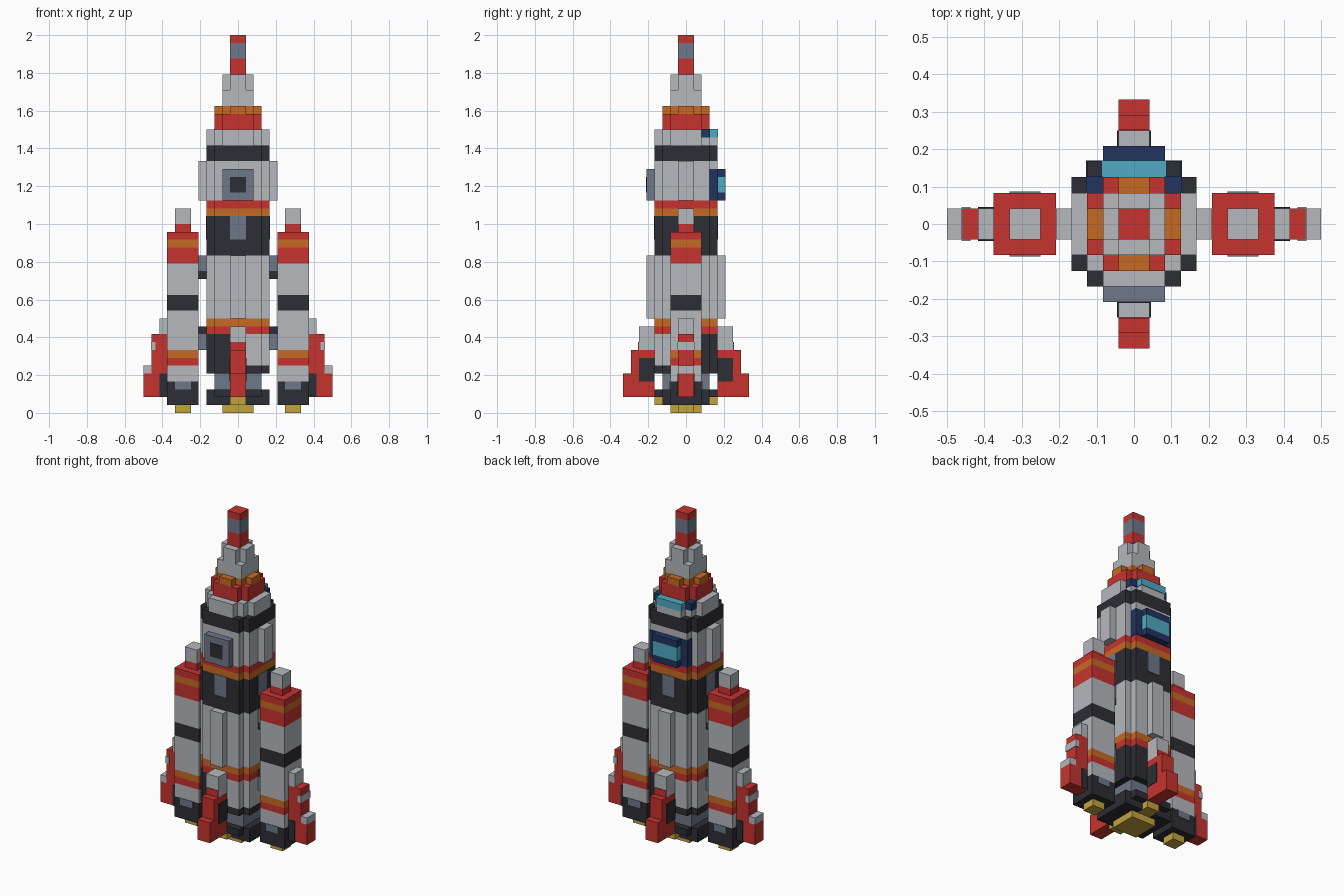
import bpy, bmesh

if "Cube" in bpy.data.objects:
    bpy.data.objects.remove(bpy.data.objects["Cube"], do_unlink=True)

U = 1 / 24  # one block
E = 0.08    # proud offset for painted plates, in blocks


def material(name, rgb):
    lin = [((c / 255 + 0.055) / 1.055) ** 2.4 for c in rgb] + [1]
    m = bpy.data.materials.new(name)
    m.use_nodes = True
    m.diffuse_color = lin
    m.node_tree.nodes["Principled BSDF"].inputs["Base Color"].default_value = lin
    return m


WHITE = material("hull white", (182, 184, 190))
RED = material("signal red", (198, 52, 47))
ORANGE = material("orange", (198, 106, 36))
DARK = material("charcoal", (45, 46, 53))
SLATE = material("slate grey", (111, 120, 137))
NAVY = material("navy", (34, 52, 96))
CYAN = material("window cyan", (80, 170, 195))
GOLD = material("nozzle gold", (194, 164, 64))


def prism(name, mat, outline, z0, z1):
    """Extrude a flat outline (in blocks) upward from z0 to z1."""
    bm = bmesh.new()
    face = bm.faces.new([bm.verts.new((x * U, y * U, z0 * U)) for x, y in outline])
    up = bmesh.ops.extrude_face_region(bm, geom=[face])["geom"]
    verts = [v for v in up if isinstance(v, bmesh.types.BMVert)]
    bmesh.ops.translate(bm, verts=verts, vec=(0, 0, (z1 - z0) * U))
    bmesh.ops.recalc_face_normals(bm, faces=bm.faces)
    mesh = bpy.data.meshes.new(name)
    bm.to_mesh(mesh)
    bm.free()
    mesh.materials.append(mat)
    ob = bpy.data.objects.new(name, mesh)
    bpy.context.collection.objects.link(ob)
    return ob


def box(name, mat, x0, x1, y0, y1, z0, z1):
    return prism(name, mat, [(x0, y0), (x1, y0), (x1, y1), (x0, y1)], z0, z1)


def ring(q):
    """Mirror a quarter outline into all four quadrants."""
    r = q[::-1]
    return (q + [(-x, y) for x, y in r] + [(-x, -y) for x, y in q]
            + [(x, -y) for x, y in r])


def square(r):
    return [(r, r)]


def stair(a, b):
    return [(a, b), (b, b), (b, a)]


ROUND = stair(4, 3)
SHOULDER = [(4, 2), (3, 2), (3, 3), (2, 3), (2, 4)]
COLLAR = stair(3, 2)
CAP = [(3, 1), (2, 1), (2, 2), (1, 2), (1, 3)]

# Central stack, bottom to top
stack = [
    ("main_nozzle", GOLD, square(2), 0, 1),
    ("engine_skirt", DARK, ROUND, 2, 3),
    ("engine_neck", SLATE, square(3), 3, 5),
    ("lower_trim", DARK, ROUND, 5, 6),
    ("lower_red_band", RED, ROUND, 10, 11),
    ("lower_orange_band", ORANGE, ROUND, 11, 12),
    ("main_tank", WHITE, ROUND, 12, 20),
    ("interstage", DARK, ROUND, 20, 25),
    ("upper_orange_band", ORANGE, ROUND, 25, 26),
    ("upper_red_band", RED, ROUND, 26, 27),
    ("cabin", WHITE, ROUND, 27, 32),
    ("cabin_dark_band", DARK, ROUND, 32, 34),
    ("shoulder", WHITE, SHOULDER, 34, 36),
    ("collar", RED, COLLAR, 36, 38),
    ("collar_cap", ORANGE, CAP, 38, 39),
    ("nose_base", WHITE, square(2), 39, 41),
    ("nose_top", WHITE, stair(2, 1), 41, 43),
    ("spire_base", RED, square(1), 43, 45),
    ("spire_middle", SLATE, square(1), 45, 47),
    ("spire_tip", RED, square(1), 47, 48),
]
for name, mat, quarter, z0, z1 in stack:
    prism(name, mat, ring(quarter), z0, z1)
box("skirt_base", DARK, -4, 4, -3, 3, 1, 2)
box("nozzle_bar", GOLD, -1, 1, -4, 4, 1, 2)

# Lower tank in alternating dark and white quadrants
for sx in (1, -1):
    for sy in (1, -1):
        pts = [(0, 0), (4, 0)] + ROUND + [(0, 4)]
        prism("lower_tank_quadrant", DARK if sx * sy > 0 else WHITE,
              [(sx * x, sy * y) for x, y in pts], 6, 10)


def mirrored_x(name, mat, s, x0, x1, y, z0, z1):
    box(name, mat, *sorted((s * x0, s * x1)), -y, y, z0, z1)


def mirrored_y(name, mat, s, x, y0, y1, z0, z1):
    box(name, mat, -x, x, *sorted((s * y0, s * y1)), z0, z1)


for s in (-1, 1):
    # Raised panels and interstage vents
    mirrored_y("tank_panel", WHITE, s, 1, 4, 5, 12, 20)
    mirrored_x("cabin_panel", WHITE, s, 4, 5, 1, 27, 32)
    mirrored_y("vent", SLATE, s, 1, 4, 4 + E, 22, 25)
    mirrored_x("vent", SLATE, s, 4, 4 + E, 1, 22, 25)

    # Front and back fins
    mirrored_y("fin_foot", RED, s, 1, 4, 8, 2, 5)
    mirrored_y("fin_body", RED, s, 1, 4, 7, 5, 8)
    mirrored_y("fin_top", WHITE, s, 1, 4, 6, 8, 11)
    mirrored_y("fin_top_stripe", RED, s, 1, 6, 6 + E, 8, 9)
    mirrored_y("fin_hub", DARK, s, 1 + E, 4, 6, 4, 7)

    # Side boosters
    booster = [
        ("booster_skirt", DARK, 2, 1, 4),
        ("booster_base", WHITE, 2, 4, 6),
        ("booster_red_band", RED, 2, 6, 7),
        ("booster_orange_band", ORANGE, 2, 7, 8),
        ("booster_lower_tank", WHITE, 2, 8, 13),
        ("booster_dark_band", DARK, 2, 13, 15),
        ("booster_upper_tank", WHITE, 2, 15, 19),
        ("booster_shoulder", RED, 2, 19, 21),
        ("booster_orange_ring", ORANGE, 2, 21, 22),
        ("booster_cap", RED, 2, 22, 23),
        ("booster_nose", RED, 1, 23, 24),
        ("booster_tip", WHITE, 1, 24, 26),
        ("booster_nozzle", GOLD, 1, 0, 1),
    ]
    for name, mat, r, z0, z1 in booster:
        mirrored_x(name, mat, s, 7 - r, 7 + r, r, z0, z1)
    mirrored_x("booster_vent", SLATE, s, 6, 8, 2 + E, 3, 4)

    # Booster fins
    mirrored_x("booster_fin_foot", RED, s, 9, 12, 1, 2, 5)
    mirrored_x("booster_fin_body", RED, s, 9, 11, 1, 5, 10)
    mirrored_x("booster_fin_hub", DARK, s, 9, 10, 1 + E, 2, 5)
    mirrored_x("booster_fin_top", WHITE, s, 9, 10, 1, 10, 12)
    mirrored_x("booster_fin_light", WHITE, s, 10.5, 11 + E, 1 + E, 8, 9)
    mirrored_x("booster_fin_tip", WHITE, s, 11, 12, 1, 5, 6)

    # Struts joining the boosters to the core
    for name, mat, z0, z1 in (("strut", SLATE, 8, 10), ("strut_brace", DARK, 10, 11),
                              ("strut_brace", DARK, 17, 18), ("strut", SLATE, 18, 20)):
        mirrored_x(name, mat, s, 4, 5, 1, z0, z1)

    # Window frame sides
    box("window_side", NAVY, *sorted((2 * s, (3 + E) * s)), 3, 4 + E, 27, 31)
    box("skylight_side", NAVY, *sorted((2 * s, (3 + E) * s)), 2, 3 + E, 35, 36 + E)

# Front hatch
box("hatch", SLATE, -2, 2, -5, -4, 27, 31)
box("hatch_port", DARK, -1, 1, -5 - E, -5, 28, 30)

# Back windows
box("window_sill", NAVY, -2, 2, 4, 5, 27, 28)
box("window_glass", CYAN, -2, 2, 4, 5, 28, 30)
box("window_lintel", NAVY, -2, 2, 4, 5, 30, 31)
box("skylight", CYAN, -2 - E, 2 + E, 3, 4 + E, 35, 36 + E)
